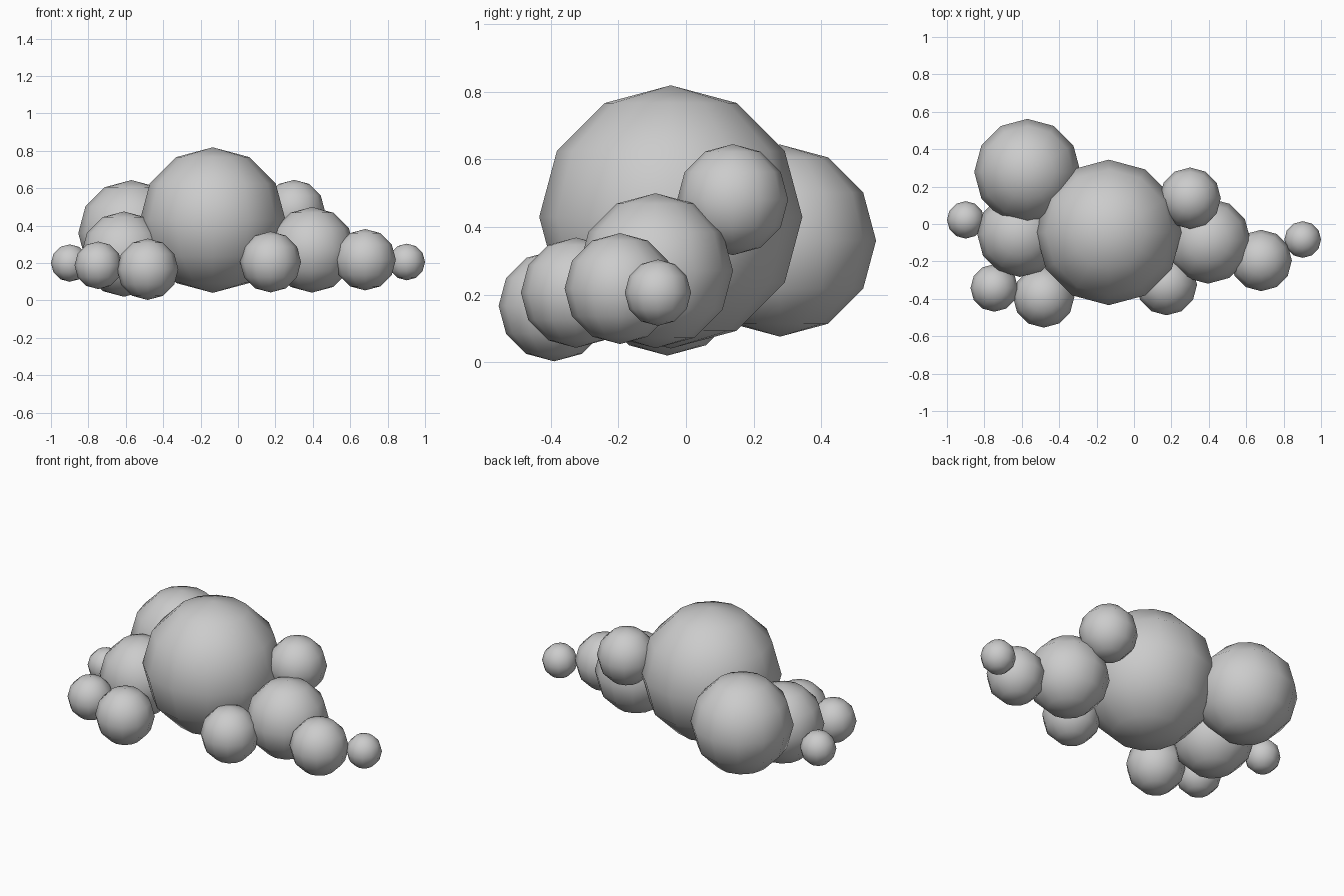
import bpy

# Each puff: name, centre x, y, z, radius
PUFFS = [
    ("main_puff", -0.135, -0.045, 0.43, 0.389),
    ("back_left_puff", -0.57, 0.278, 0.36, 0.284),
    ("left_puff", -0.61, -0.055, 0.248, 0.228),
    ("left_tip_puff", -0.90, 0.022, 0.20, 0.10),
    ("front_left_outer_puff", -0.747, -0.342, 0.188, 0.127),
    ("front_left_inner_puff", -0.483, -0.39, 0.167, 0.164),
    ("front_right_puff", 0.174, -0.325, 0.206, 0.163),
    ("right_puff", 0.395, -0.09, 0.271, 0.229),
    ("right_outer_puff", 0.68, -0.195, 0.218, 0.164),
    ("right_tip_puff", 0.902, -0.083, 0.206, 0.098),
    ("back_right_puff", 0.30, 0.138, 0.481, 0.164),
]


def puff(name, x, y, z, r):
    # Low-poly ball with smooth shading
    bpy.ops.mesh.primitive_uv_sphere_add(
        segments=12, ring_count=6, radius=r, location=(x, y, z))
    ob = bpy.context.object
    ob.name = name
    bpy.ops.object.shade_smooth()
    return ob


# Cloud of overlapping puffs
for p in PUFFS:
    puff(*p)
